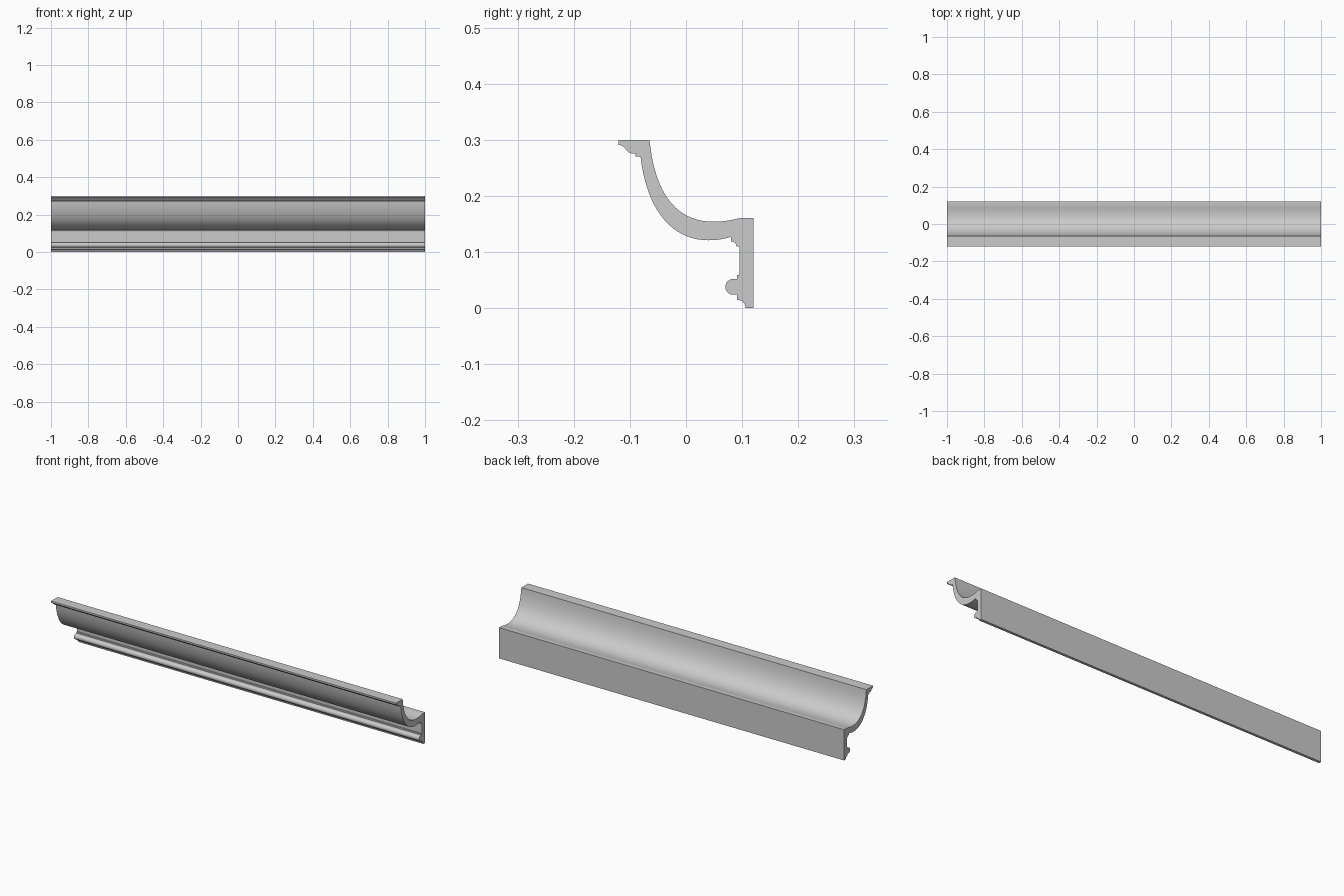
import bpy, bmesh, math
from mathutils import Vector
from mathutils.geometry import interpolate_bezier

if "Cube" in bpy.data.objects:
    bpy.data.objects.remove(bpy.data.objects["Cube"])


def bez(a, b, c, d, n=16):
    pts = interpolate_bezier(*[Vector((p[0], p[1], 0)) for p in (a, b, c, d)], n)
    return [(p.x, p.y) for p in pts]


def arc(cy, cz, r, a0, a1, n=8):
    angs = [math.radians(a0 + (a1 - a0) * i / n) for i in range(n + 1)]
    return [(cy + r * math.cos(a), cz + r * math.sin(a)) for a in angs]


# Cross-section (y, z): top lip and inner cove
profile = [(-0.12, 0.30)]
profile += bez((-0.065, 0.30), (-0.055, 0.20), (-0.015, 0.154), (0.05, 0.154), 20)
profile += bez((0.05, 0.154), (0.066, 0.154), (0.083, 0.157), (0.098, 0.161), 6)[1:]
# Flat back
profile += [(0.12, 0.161), (0.12, 0.0), (0.106, 0.0), (0.106, 0.003)]
# Lower quarter curve, fillets and half-round bead
profile += bez((0.106, 0.003), (0.104, 0.01), (0.1, 0.014), (0.091, 0.015), 6)[1:]
profile += [(0.091, 0.024)]
profile += arc(0.084, 0.038, 0.014, 270, 90, 12)
profile += [(0.091, 0.052), (0.091, 0.059), (0.095, 0.059), (0.095, 0.11)]
# Small moulding beneath the cove
profile += bez((0.09, 0.11), (0.089, 0.116), (0.086, 0.119), (0.08, 0.119), 6)
# Outer cove
profile += bez((0.08, 0.127), (0.067, 0.123), (0.054, 0.121), (0.04, 0.121), 6)
profile += bez((0.04, 0.121), (-0.025, 0.121), (-0.07, 0.175), (-0.081, 0.27), 20)[1:]
# Stepped underside of the top lip
profile += [(-0.09, 0.27), (-0.09, 0.276)]
profile += bez((-0.098, 0.276), (-0.107, 0.277), (-0.107, 0.29), (-0.12, 0.291), 8)

# Extrude the section along the length
bm = bmesh.new()
face = bm.faces.new([bm.verts.new((-1, y, z)) for y, z in profile])
ext = bmesh.ops.extrude_face_region(bm, geom=[face], use_keep_orig=True)
bmesh.ops.translate(bm, vec=(2, 0, 0),
                    verts=[g for g in ext["geom"] if isinstance(g, bmesh.types.BMVert)])
bmesh.ops.recalc_face_normals(bm, faces=bm.faces)
mesh = bpy.data.meshes.new("cornice_moulding")
bm.to_mesh(mesh)
bm.free()
obj = bpy.data.objects.new("cornice_moulding", mesh)
bpy.context.collection.objects.link(obj)
bpy.context.view_layer.objects.active = obj
obj.select_set(True)
bpy.ops.object.shade_smooth_by_angle(angle=math.radians(30))
